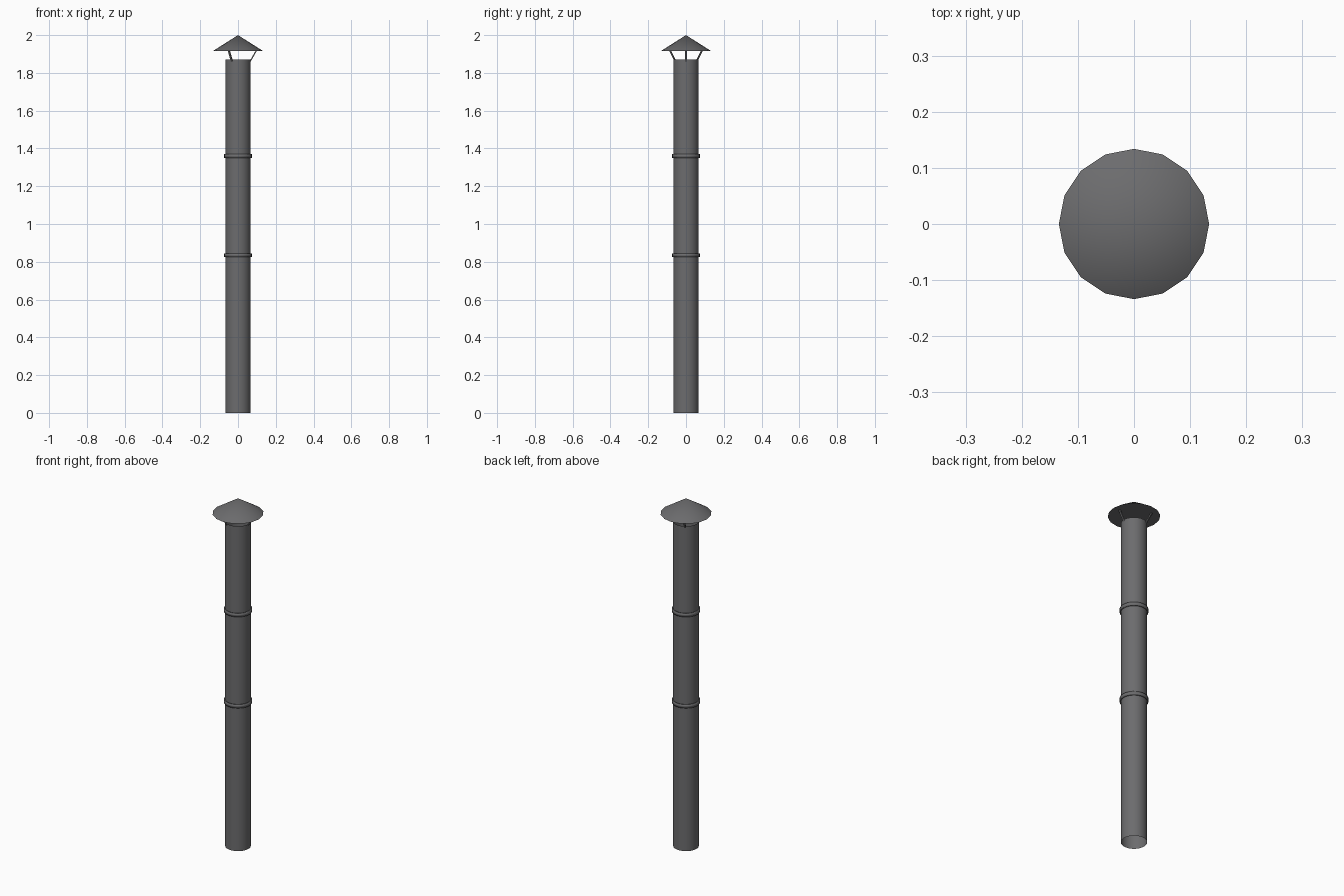
import bpy
import math
from mathutils import Vector

cube = bpy.data.objects.get("Cube")
if cube:
    bpy.data.objects.remove(cube, do_unlink=True)

steel = bpy.data.materials.new("grey steel")
steel.use_nodes = True
GREY = (0.15, 0.15, 0.155, 1)
steel.diffuse_color = GREY
steel.node_tree.nodes["Principled BSDF"].inputs["Base Color"].default_value = GREY

PIPE_R, PIPE_TOP = 0.067, 1.87
CAP_R, CAP_Z, TOP = 0.134, 1.915, 2.0


def finish(name, smooth=40):
    obj = bpy.context.object
    obj.name = name
    obj.data.materials.append(steel)
    bpy.ops.object.shade_smooth_by_angle(angle=math.radians(smooth))
    return obj


def cylinder(name, radius, z0, z1, sides=32, fill="NGON"):
    bpy.ops.mesh.primitive_cylinder_add(
        vertices=sides, radius=radius, depth=z1 - z0,
        end_fill_type=fill, location=(0, 0, (z0 + z1) / 2))
    return finish(name)


# Open flue pipe
cylinder("flue_pipe", PIPE_R, 0, PIPE_TOP, fill="NOTHING")

# Joint bands: open sleeves thickened inwards to the pipe wall
for name, z in (("lower_band", 0.835), ("upper_band", 1.36)):
    band = cylinder(name, 0.073, z - 0.01, z + 0.01, fill="NOTHING")
    wall = band.modifiers.new("wall", "SOLIDIFY")
    wall.thickness = 0.006
    wall.offset = -1

# Conical rain cap
bpy.ops.mesh.primitive_cone_add(
    vertices=16, radius1=CAP_R, depth=TOP - CAP_Z,
    location=(0, 0, (CAP_Z + TOP) / 2))
finish("rain_cap")

# Three slanted struts holding the cap
for i in range(3):
    a = math.tau * i / 3
    out = Vector((math.cos(a), math.sin(a), 0))
    foot = out * 0.064 + Vector((0, 0, PIPE_TOP - 0.01))
    head = out * 0.097 + Vector((0, 0, CAP_Z + 0.003))
    span = head - foot
    bpy.ops.mesh.primitive_cube_add(size=1, location=(foot + head) / 2)
    strut = finish(f"cap_strut_{i + 1}", 30)
    strut.scale = (0.006, 0.01, span.length)
    strut.rotation_euler = (0, math.atan2(span.dot(out), span.z), a)
